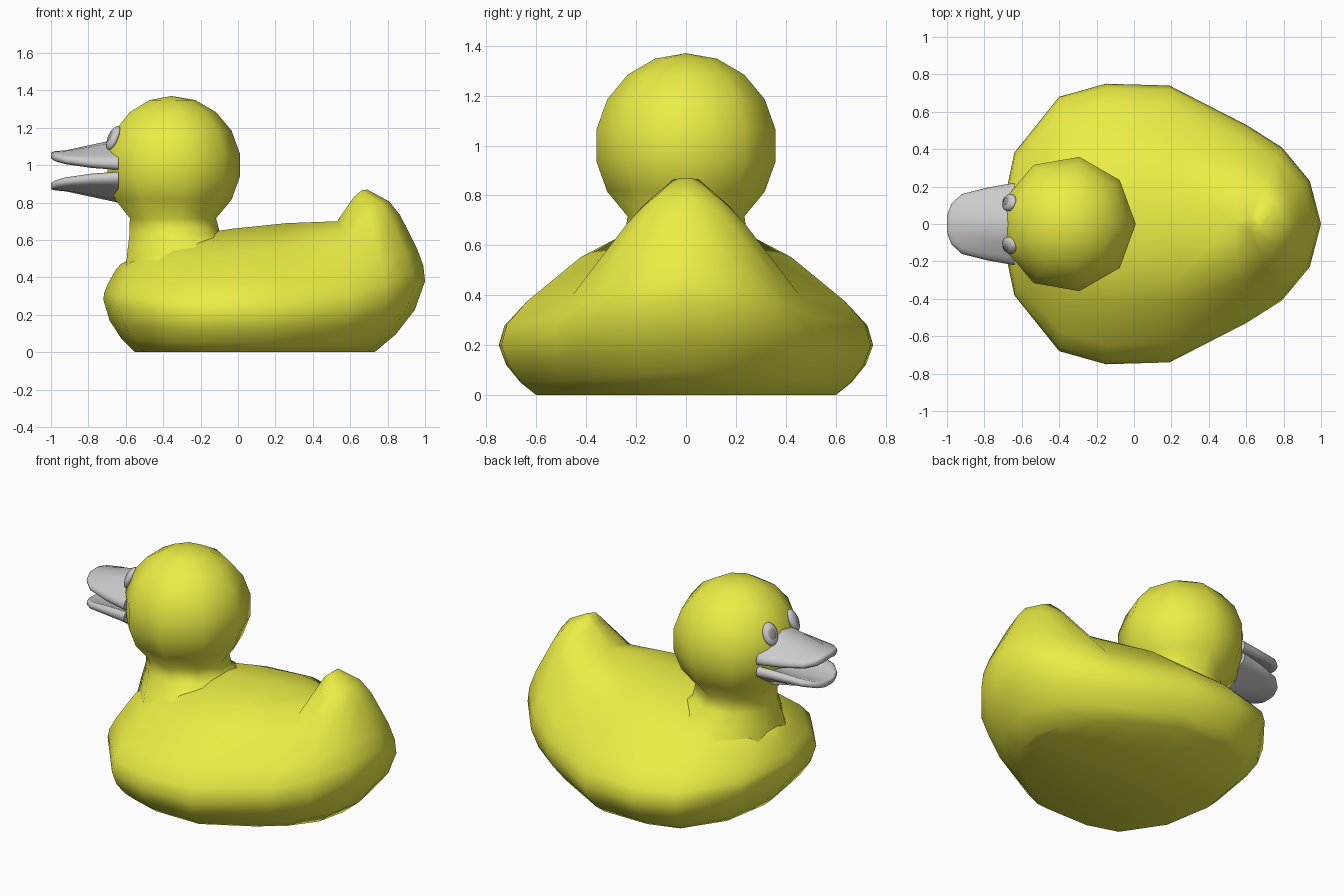
import bpy, bmesh, math
from mathutils import Vector

if "Cube" in bpy.data.objects:
    bpy.data.objects.remove(bpy.data.objects["Cube"])


def material(name, rgb):
    m = bpy.data.materials.new(name)
    m.diffuse_color = (*rgb, 1)
    m.use_nodes = True
    m.node_tree.nodes["Principled BSDF"].inputs["Base Color"].default_value = m.diffuse_color
    return m


yellow = material("yellow", (0.83, 0.85, 0.06))
dark = material("dark_grey", (0.32, 0.32, 0.32))


def finish(bm, name, mat=None, angle=50):
    """Clean the mesh, make it an object and shade it."""
    bmesh.ops.remove_doubles(bm, verts=bm.verts, dist=0.001)
    bmesh.ops.recalc_face_normals(bm, faces=bm.faces)
    mesh = bpy.data.meshes.new(name)
    bm.to_mesh(mesh)
    bm.free()
    ob = bpy.data.objects.new(name, mesh)
    bpy.context.collection.objects.link(ob)
    if mat:
        mesh.materials.append(mat)
    bpy.ops.object.select_all(action='DESELECT')
    ob.select_set(True)
    bpy.context.view_layer.objects.active = ob
    bpy.ops.object.shade_smooth_by_angle(angle=math.radians(angle))
    return ob


def skin(bm, rows, closed=False):
    """Quads between successive rows of points."""
    vs = [[bm.verts.new(p) for p in r] for r in rows]
    for a, b in zip(vs, vs[1:]):
        n = len(a)
        for i in range(n if closed else n - 1):
            j = (i + 1) % n
            bm.faces.new((a[i], a[j], b[j], b[i]))
    return vs


def mirror_y(bm):
    bmesh.ops.remove_doubles(bm, verts=bm.verts, dist=0.001)
    bmesh.ops.mirror(bm, geom=bm.verts[:] + bm.edges[:] + bm.faces[:],
                     axis='Y', merge_dist=0.001)


# Body: columns from the flat base, over the widest line, up to the back ridge
base = [(-.55, 0), (-.50, .30), (-.34, .54), (-.15, .60), (.15, .60),
        (.42, .45), (.57, .34), (.69, .18), (.73, 0)]
outer = [(-.72, 0, .28), (-.64, .38, .25), (-.40, .68, .21), (-.15, .75, .20),
         (.19, .74, .20), (.60, .53, .23), (.79, .41, .27), (.94, .23, .34), (1, 0, .38)]
ridge = [(-.57, 0, .50), (-.50, 0, .54), (-.30, 0, .62), (-.03, 0, .66), (.26, 0, .69),
         (.53, 0, .70), (.62, .03, .83), (.66, .05, .865), (.69, 0, .87)]
lower_curve = [(0, 0), (.42, .25), (.8, .6), (1, 1)]
upper_curve = [(.03, .17), (.14, .36), (.43, .72), (.62, .87), (1, 1)]
columns = []
for b, o, r in zip(base, outer, ridge):
    b, o, r = Vector((*b, 0)), Vector(o), Vector(r)
    col = [Vector((b.x, 0, 0))]
    for start, end, curve in ((b, o, lower_curve), (o, r, upper_curve)):
        for t, h in curve:
            p = start.lerp(end, t)
            p.z = start.z + (end.z - start.z) * h
            col.append(p)
    col.append(Vector((r.x, 0, r.z)))
    columns.append(col)
bm = bmesh.new()
skin(bm, columns)
mirror_y(bm)
bmesh.ops.dissolve_degenerate(bm, edges=bm.edges, dist=0.0005)
finish(bm, "body", yellow)

# Head and neck: nine-sided ball running into a flared neck
rings = [(.37 * math.cos(math.radians(a)), 1 + .37 * math.sin(math.radians(a)), -.355)
         for a in (90, 70, 50, 30, 10, -10, -30, -50)]
rings += [(.25, .63, -.345), (.33, .55, -.28), (.44, .42, -.19)]
bm = bmesh.new()
skin(bm, [[(cx + r * math.cos(k * math.tau / 9), r * math.sin(k * math.tau / 9), z)
           for k in range(9)] for r, z, cx in rings], closed=True)
finish(bm, "head_and_neck", yellow, 60)

# Bill halves: (x, half width, lip bottom, lip top, ridge, inside roof)
stations = [(-.64, .22, .975, 1.04, 1.14, 1.04), (-.78, .195, .985, 1.042, 1.11, 1.04),
            (-.92, .16, 1.005, 1.05, 1.08, 1.035), (-.975, .11, 1.02, 1.06, 1.075, 1.035),
            (-.995, .06, 1.032, 1.066, 1.07, 1.036), (-1.0, .03, 1.042, 1.06, 1.062, 1.042)]


def bill(name, flip):
    bm = bmesh.new()
    rows = []
    for x, w, lo, hi, top, roof in stations:
        mid = (lo + hi) / 2
        half = [(0, roof), (.6 * w, (roof + lo) / 2), (.86 * w, lo), (.97 * w, lo + .01),
                (w, mid), (.95 * w, hi - .006), (.82 * w, hi + .1 * (top - hi)),
                (.4 * w, hi + .85 * (top - hi)), (0, top)]
        rows.append([(x, y, 2 * .97 - z if flip else z) for y, z in half])
    vs = skin(bm, rows)
    bm.faces.new(vs[0])
    bm.faces.new(vs[-1])
    mirror_y(bm)
    finish(bm, name, angle=70)


bill("upper_bill", False)
bill("lower_bill", True)


# Eyes: flattened balls lying on the head, each with a small pupil
def eye_part(name, side, size, lift, mat=None):
    normal = Vector((-.32, .118 * side, .15)).normalized()
    bm = bmesh.new()
    bmesh.ops.create_uvsphere(bm, u_segments=16, v_segments=10, radius=1)
    bmesh.ops.scale(bm, vec=size, verts=bm.verts)
    ob = finish(bm, name, mat, 80)
    ob.rotation_euler = normal.to_track_quat('Z', 'Y').to_euler()
    ob.location = Vector((-.355, 0, 1)) + normal * (.362 + lift)


for side, word in ((1, "left"), (-1, "right")):
    eye_part(word + "_eye", side, (.048, .07, .026), 0)
    eye_part(word + "_pupil", side, (.026, .036, .010), .019, dark)
